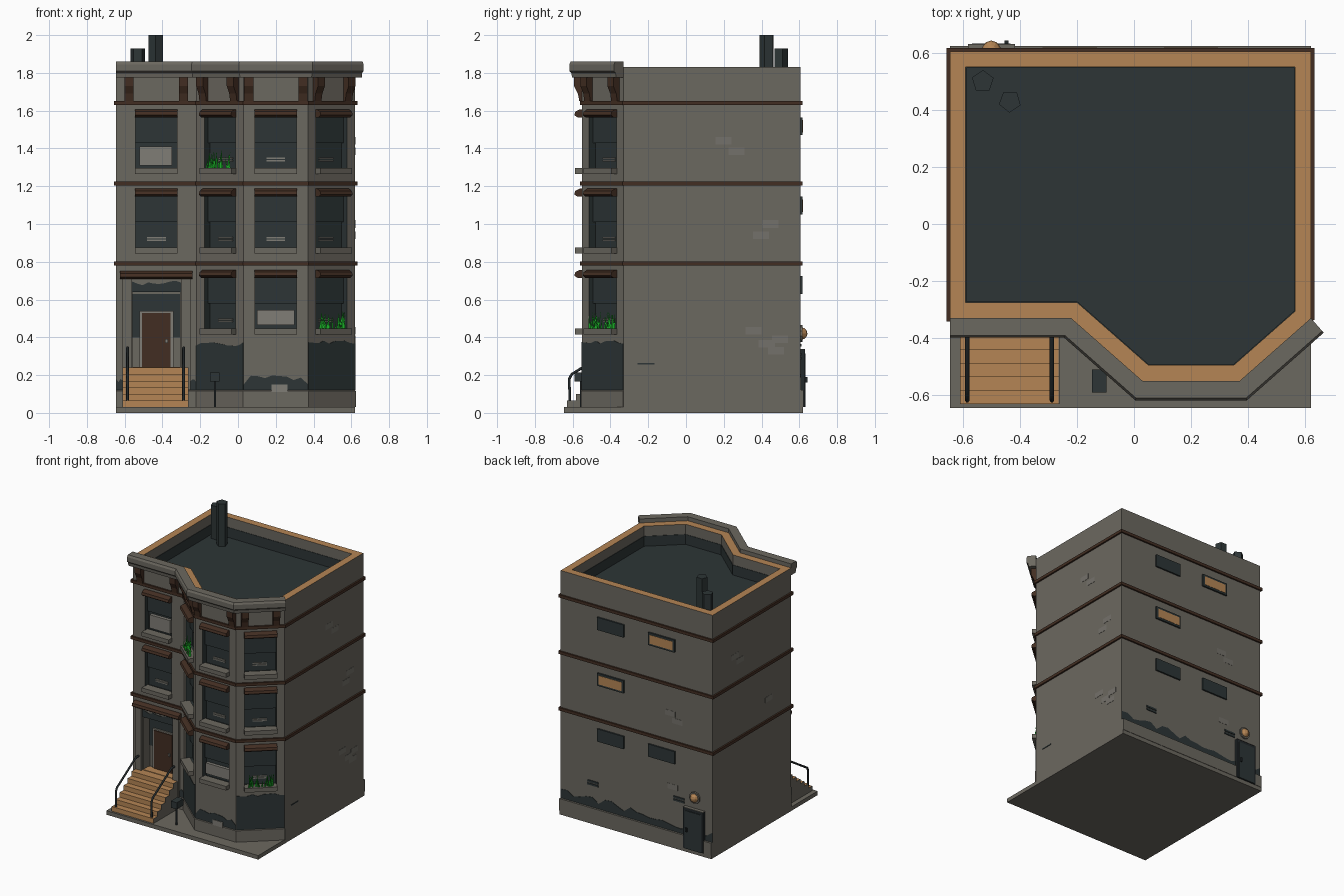
import bpy, bmesh, math, random
from mathutils import Vector

if "Cube" in bpy.data.objects:
    bpy.data.objects.remove(bpy.data.objects["Cube"])

random.seed(4)


def material(name, rgb):
    m = bpy.data.materials.new(name)
    m.diffuse_color = (*rgb, 1)
    m.use_nodes = True
    m.node_tree.nodes["Principled BSDF"].inputs["Base Color"].default_value = m.diffuse_color
    return m


STONE = material("grey stone", (0.148, 0.138, 0.116))
LIGHT = material("pale stone", (0.215, 0.205, 0.180))
WORN = material("worn brick", (0.175, 0.166, 0.145))
SLATE = material("dark slate", (0.026, 0.036, 0.037))
BROWN = material("dark brown", (0.055, 0.027, 0.016))
TAN = material("tan", (0.46, 0.235, 0.09))
GREEN = material("leaf green", (0.01, 0.42, 0.02))
IRON = material("black iron", (0.016, 0.021, 0.023))

# Footprint, counter-clockwise from the front left corner
OUT = [Vector(p) for p in [(-.645, -.33), (-.22, -.33), (.03, -.55), (.37, -.55),
                           (.62, -.33), (.62, .605), (-.645, .605)]]
WALLS = [(OUT[i], OUT[(i + 1) % 7]) for i in range(7)]
FLAT, BAY_L, BAY_F, BAY_R, RIGHT, BACK, LEFT = WALLS


def build(name, verts, faces, mat):
    bm = bmesh.new()
    vs = [bm.verts.new(v) for v in verts]
    for f in faces:
        bm.faces.new([vs[i] for i in f])
    bmesh.ops.recalc_face_normals(bm, faces=bm.faces)
    me = bpy.data.meshes.new(name)
    bm.to_mesh(me)
    bm.free()
    me.materials.append(mat)
    ob = bpy.data.objects.new(name, me)
    bpy.context.collection.objects.link(ob)
    return ob


def loft(name, first, second, mat):
    """Solid between two matching outlines."""
    n = len(first)
    return build(name, first + second, [range(n), range(n, 2 * n)] +
                 [(i, (i + 1) % n, n + (i + 1) % n, n + i) for i in range(n)], mat)


def normal(a, b):
    d = (b - a).normalized()
    return Vector((d.y, -d.x))


def at(wall, u, d, z):
    """Point on a wall: u along it from its middle, d outward, z up."""
    a, b = wall
    p = (a + b) / 2 + (b - a).normalized() * u + normal(a, b) * d
    return Vector((p.x, p.y, z))


def bar(name, wall, u0, u1, profile, mat):
    """Profile of (outward, height) points extruded along a wall."""
    return loft(name, *[[at(wall, u, d, z) for d, z in profile] for u in (u0, u1)], mat)


def block(name, wall, u, w, z0, z1, d0, d1, mat):
    return bar(name, wall, u - w / 2, u + w / 2, [(d0, z0), (d1, z0), (d1, z1), (d0, z1)], mat)


def prism(name, pts, z0, z1, mat):
    return loft(name, *[[(p[0], p[1], z) for p in pts] for z in (z0, z1)], mat)


def ragged(name, wall, u0, u1, z0, z1, rough, mat, steps=9):
    """Thin patch of peeling colour with an uneven top edge."""
    pts = [(u0, z0), (u1, z0)]
    pts += [(u1 + (u0 - u1) * i / steps, z1 - random.random() * rough) for i in range(steps + 1)]
    return loft(name, *[[at(wall, u, d, z) for u, z in pts] for d in (0, .003)], mat)


def offset(path, d, closed=True):
    res, n = [], len(path)
    for i, p in enumerate(path):
        ns = []
        if closed or i > 0:
            ns.append(normal(path[i - 1], p))
        if closed or i < n - 1:
            ns.append(normal(p, path[(i + 1) % n]))
        a, b = ns[0], ns[-1]
        res.append(p + (a + b) / (1 + a.dot(b)) * d)
    return res


def sweep(name, path, profile, mat, closed=True):
    """Mitred moulding along a path."""
    rows = [offset(path, d, closed) for d, z in profile]
    n, k = len(path), len(profile)
    verts = [(*rows[j][i], profile[j][1]) for i in range(n) for j in range(k)]
    faces = [(i * k + j, i * k + (j + 1) % k, (i + 1) % n * k + (j + 1) % k, (i + 1) % n * k + j)
             for i in range(n if closed else n - 1) for j in range(k)]
    if not closed:
        faces += [range(k), range((n - 1) * k, n * k)]
    return build(name, verts, faces, mat)


def hood(name, wall, u, w, z):
    bar(name, wall, u - w / 2, u + w / 2, [(0, z), (.025, z), (.042, z + .012), (.036, z + .03),
                                          (.012, z + .042), (0, z + .042)], BROWN)


# Main body with roof well, window and door openings cut in
body = prism("building_body", OUT, .03, 1.83, STONE)
cutters = [prism("roof_cutter", offset(OUT, -.055), 1.68, 1.95, STONE),
           block("door_cutter", FLAT, 0, .25, .24, .64, -.08, .02, STONE)]
windows = [(w, z) for z in (.44, .87, 1.29) for w in (FLAT, BAY_L, BAY_F, BAY_R)
           if not (w is FLAT and z < .5)]
cutters += [block("window_cutter", w, 0, .22, z, z + .285, -.05, .02, STONE) for w, z in windows]
bpy.context.view_layer.objects.active = body
for c in cutters:
    c.hide_render = True
    mod = body.modifiers.new("cut", 'BOOLEAN')
    mod.operation, mod.solver, mod.object = 'DIFFERENCE', 'EXACT', c
    bpy.ops.object.modifier_apply(modifier=mod.name)
    bpy.data.objects.remove(c)
body.data.materials.clear()
for m in (STONE, TAN, SLATE):
    body.data.materials.append(m)
# Tan coping, dark roof and dark window reveals
for p in body.data.polygons:
    c, up = p.center, p.normal.z > .9
    depth = min((a - c.xy).dot(normal(a, b)) for a, b in WALLS[1:6])
    if c.x < -.22:
        depth = c.y + .33
    reveal = depth > .005 and .1 < c.z < 1.66 and (c.z > .66 or c.x > -.25) and c.y < -.2
    p.material_index = 1 if up and c.z > 1.8 else 2 if (up and c.z > 1.66) or reveal else 0
sweep("roof_upstand", offset(OUT, -.055), [(0, 1.68), (-.003, 1.68), (-.003, 1.755), (0, 1.755)], SLATE)

# Ground slab, plinth, string courses and cornice
prism("ground_slab", [(-.645, -.645), (.62, -.645), (.62, .62), (-.645, .62)], 0, .03, STONE)
sweep("plinth", OUT[:5], [(0, .03), (.006, .03), (.006, .115), (0, .12)], STONE, False)
block("rear_plinth", BACK, 0, 1.265, .03, .12, 0, .018, STONE)
for z in (.79, 1.215, 1.64):
    sweep("string_course", OUT, [(0, z - .011), (.012, z - .011), (.012, z + .011), (0, z + .011)], BROWN)
sweep("cornice", OUT[:5], [(0, 1.775), (.053, 1.775), (.057, 1.80), (.068, 1.81),
                           (.068, 1.845), (.06, 1.86), (0, 1.86)], STONE, False)
for wall, s in ((FLAT, .145), (BAY_L, .108), (BAY_F, .143), (BAY_R, .108)):
    for u in (-s, s):
        bar("cornice_bracket", wall, u - .024, u + .024, [(0, 1.65), (.015, 1.65), (.022, 1.69),
            (.042, 1.73), (.042, 1.776), (0, 1.776)], BROWN)

# Front windows
for w, z in windows:
    block("upper_sash", w, 0, .22, z + .14, z + .285, -.05, -.028, SLATE)
    block("lower_sash", w, 0, .22, z, z + .14, -.05, -.046, SLATE)
    hood("window_hood", w, 0, .225, z + .275)
    block("window_sill", w, 0, .225, z - .025, z + .006, -.03, .038, STONE)
    if not ((w is FLAT and z > 1.2) or (w is BAY_F and z < .5)):
        for dz in (.04, .053):
            block("blind_slat", w, 0, .10, z + dz, z + dz + .008, -.046, -.04, LIGHT)
block("window_board", FLAT, -.003, .17, 1.31, 1.41, -.046, -.022, LIGHT)
block("window_board", BAY_F, 0, .20, .465, .545, -.046, -.022, LIGHT)

# Window plants
for wall, z in ((BAY_L, 1.295), (BAY_R, .445)):
    for i in range(32):
        u, d, h = random.uniform(-.085, .085), random.uniform(-.015, .025), random.uniform(.04, .1)
        build("leaf", [at(wall, u - .006, d, z), at(wall, u + .006, d, z), at(wall, u, d + .007, z),
                       at(wall, u + random.uniform(-.02, .02), d + random.uniform(-.01, .02), z + h)],
              [(0, 1, 2), (0, 1, 3), (1, 2, 3), (2, 0, 3)], GREEN)

# Entrance: pilasters, hood, door
for u in (-.155, .155):
    block("door_pilaster", FLAT, u, .05, .12, .71, 0, .018, STONE)
ragged("worn_lintel_patch", FLAT, -.13, .13, .64, .70, .025, SLATE)
hood("door_hood", FLAT, 0, .385, .708)
block("transom_panel", FLAT, 0, .25, .40, .63, -.08, -.073, SLATE)
block("door_frame", FLAT, 0, .18, .24, .54, -.08, -.062, LIGHT)
block("front_door", FLAT, 0, .152, .24, .53, -.062, -.055, BROWN)
block("door_knob", FLAT, .055, .016, .37, .39, -.055, -.045, LIGHT)

# Front steps with stone sides
profile = [(0, .03)]
for i in range(6):
    profile += [(.30 - .047 * i, .03 + .035 * i), (.30 - .047 * i, .065 + .035 * i)]
profile.append((0, .24))
bar("front_steps", FLAT, -.175, .168, profile, TAN)
for u in (-.178, .168):
    bar("step_side", FLAT, u, u + .003, profile, STONE)
block("doorstep", FLAT, 0, .25, .238, .244, -.062, .002, TAN)


def rod(name, pts, r):
    cu = bpy.data.curves.new(name, 'CURVE')
    cu.dimensions, cu.bevel_depth, cu.bevel_resolution, cu.use_fill_caps = '3D', r, 1, True
    s = cu.splines.new('POLY')
    s.points.add(len(pts) - 1)
    for q, p in zip(s.points, pts):
        q.co = (*p, 1)
    cu.materials.append(IRON)
    ob = bpy.data.objects.new(name, cu)
    bpy.context.collection.objects.link(ob)
    bpy.ops.object.select_all(action='DESELECT')
    ob.select_set(True)
    bpy.context.view_layer.objects.active = ob
    bpy.ops.object.convert(target='MESH')


for u in (-.152, .145):
    rod("stair_rail", [at(FLAT, u, d, z) for d, z in
                       ((.285, .06), (.288, .18), (.275, .205), (.25, .22), (.05, .345), (.01, .345))], .008)

# Letter box on a post beside the steps
prism("post", [(-.127, -.56), (-.117, -.56), (-.117, -.55), (-.127, -.55)], .03, .17, IRON)
prism("letter_box", [(-.147, -.59), (-.097, -.59), (-.097, -.51), (-.147, -.51)], .165, .215, SLATE)

# Peeling dark paint low on the walls
ragged("dark_patch", BAY_L, -.166, .166, .12, .375, .02, SLATE)
ragged("dark_patch", BAY_R, -.166, .166, .12, .385, .02, SLATE)
ragged("dark_patch", BAY_F, -.17, .17, .12, .20, .05, SLATE)
ragged("dark_patch", BACK, -.632, .632, .12, .21, .06, SLATE, 24)
for u in (-.195, .195):
    ragged("dark_patch", FLAT, u - .017, u + .017, .12, .18, .02, SLATE, 3)

# Exposed pale bricks
for wall, mat, spots in (
        (RIGHT, WORN, [(.06, 1.44), (.13, 1.385), (.31, 1.0), (.26, .94), (.22, .435), (.29, .365),
                       (.36, .39), (.34, .33)]),
        (LEFT, WORN, [(-.2, 1.42), (-.14, 1.37), (.2, .95)]),
        (BACK, WORN, [(.28, 1.0), (.34, .95), (.3, .45)]), (BAY_F, LIGHT, [(.02, .13)])):
    for u, z in spots:
        block("pale_brick", wall, u, .085, z - .02, z + .02, 0, .007 if mat is LIGHT else .0015, mat)
block("side_slot", RIGHT, -.35, .09, .256, .264, 0, .003, SLATE)

# Rear windows (some lit), vents, lamp and door
for x, z, lit in ((.2, 1.47, 0), (-.225, 1.47, 1), (.2, 1.05, 1), (.2, .63, 0), (-.225, .63, 0)):
    u = -.0125 - x
    block("rear_window", BACK, u, .22, z, z + .095, 0, .012, SLATE)
    if lit:
        block("lit_pane", BACK, u, .19, z + .014, z + .08, .012, .014, TAN)
for x, z in ((.35, .30), (-.365, .37)):
    for k in (0, .022):
        block("wall_vent", BACK, -.0125 - x, .09, z + k - .018, z + k - .004, 0, .006, SLATE)
block("rear_door_frame", BACK, .487, .165, .03, .335, 0, .024, IRON)
block("rear_door", BACK, .487, .135, .03, .315, .024, .028, SLATE)
block("rear_door_handle", BACK, .435, .014, .16, .19, .028, .038, IRON)
block("rear_door_cap", BACK, .487, .165, .335, .338, 0, .026, STONE)
bpy.ops.mesh.primitive_cylinder_add(vertices=10, radius=.044, depth=.012, location=(-.5, .611, .42),
                                    rotation=(math.pi / 2, 0, 0))
bpy.context.object.name = "lamp_mount"
bpy.context.object.data.materials.append(STONE)
bpy.ops.mesh.primitive_uv_sphere_add(segments=10, ring_count=6, radius=.033, location=(-.5, .61, .42))
bpy.context.object.name = "rear_lamp"
bpy.context.object.data.materials.append(TAN)

# Chimneys
for x, y, top, a in ((-.53, .5, 1.93, .3), (-.435, .43, 2.0, .9)):
    prism("chimney", [(x + .04 * math.cos(a + i * math.tau / 5), y + .04 * math.sin(a + i * math.tau / 5))
                      for i in range(5)], 1.68, top, SLATE)
